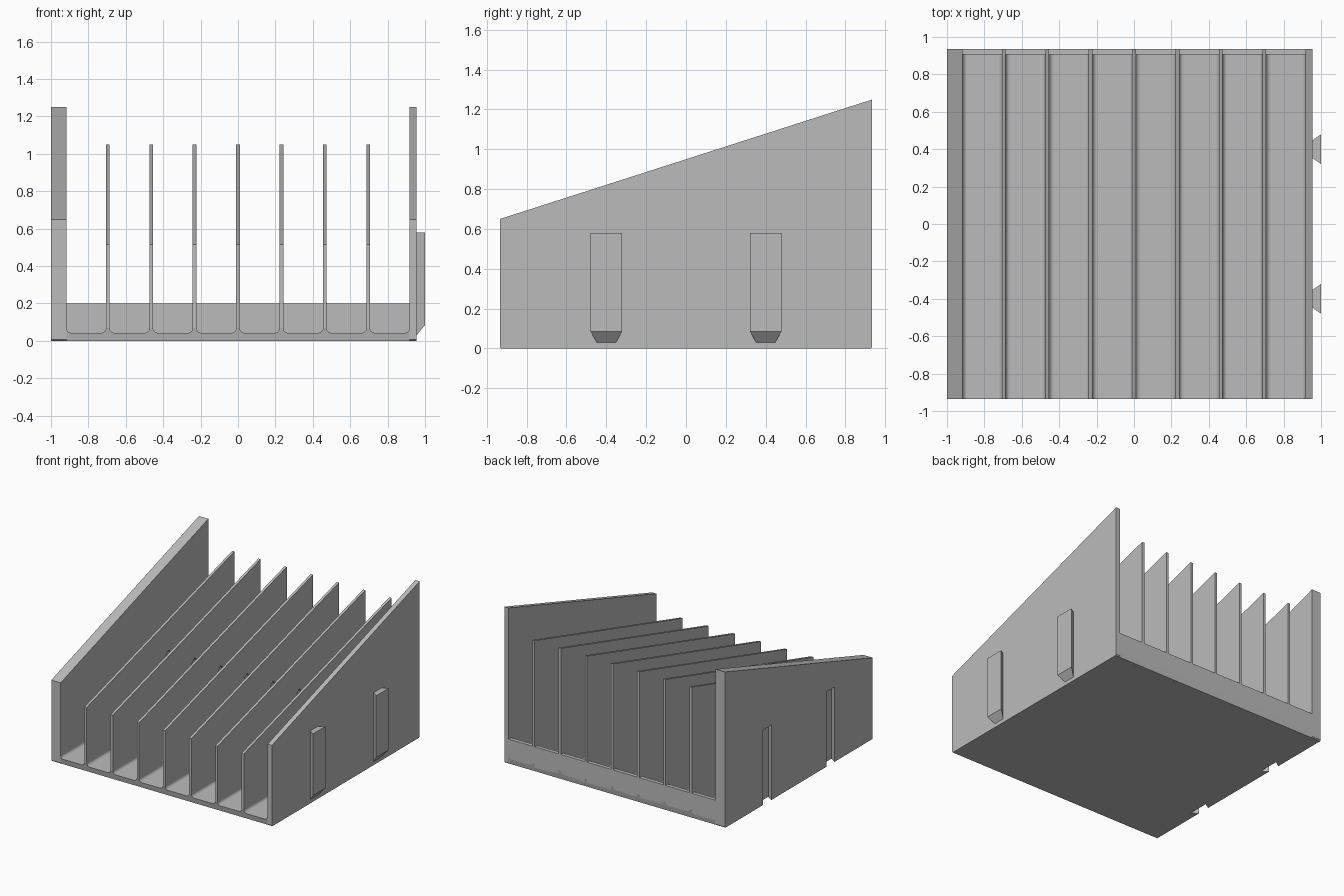
import bpy, bmesh, math

cube = bpy.data.objects.get("Cube")
if cube:
    bpy.data.objects.remove(cube, do_unlink=True)

GREY = (0.5, 0.5, 0.5, 1)
grey = bpy.data.materials.new("plain_grey")
grey.use_nodes = True
grey.diffuse_color = GREY
grey.node_tree.nodes["Principled BSDF"].inputs["Base Color"].default_value = GREY

HALF_Y = 0.935
LEFT, RIGHT = -1.0, 0.955      # outer faces of the side walls
INNER = 0.917                  # inner faces of the side walls
PITCH = 2 * INNER / 7.92       # fin spacing
FIN = 0.01                     # half fin thickness
FLOOR, STUB, FILLET = 0.043, 0.068, 0.025
EDGE = 0.008                   # bottom chamfer


def loft(name, ring_a, ring_b):
    """Solid between two matching outlines."""
    bm = bmesh.new()
    a = [bm.verts.new(p) for p in ring_a]
    b = [bm.verts.new(p) for p in ring_b]
    bm.faces.new(a)
    bm.faces.new(b)
    for i in range(len(a)):
        j = (i + 1) % len(a)
        bm.faces.new((a[i], a[j], b[j], b[i]))
    bmesh.ops.recalc_face_normals(bm, faces=bm.faces)
    mesh = bpy.data.meshes.new(name)
    bm.to_mesh(mesh)
    bm.free()
    mesh.materials.append(grey)
    obj = bpy.data.objects.new(name, mesh)
    bpy.context.collection.objects.link(obj)
    return obj


def slab(name, profile, x0, x1):
    """Side profile of (y, z) points, extruded along x."""
    return loft(name, [(x0, y, z) for y, z in profile], [(x1, y, z) for y, z in profile])


def rect(x, y, half, z0, z1):
    return [(x, y - half, z0), (x, y + half, z0), (x, y + half, z1), (x, y - half, z1)]


def cut(obj, cutter):
    cutter.hide_render = True
    cutter.hide_viewport = True
    cutter.display_type = 'WIRE'
    mod = obj.modifiers.new("cut", 'BOOLEAN')
    mod.operation = 'DIFFERENCE'
    mod.solver = 'EXACT'
    mod.object = cutter


# Sloping side walls
wall = [(EDGE - HALF_Y, 0), (HALF_Y - EDGE, 0), (HALF_Y, EDGE),
        (HALF_Y, 1.25), (-HALF_Y, 0.65), (-HALF_Y, EDGE)]
right_wall = slab("right_wall", wall, LEFT, -INNER)
left_wall = slab("left_wall", wall, INNER, RIGHT)

# Dovetail tabs on one wall, matching slots in the other
for side, y in (("front", -0.4), ("back", 0.4)):
    loft(side + "_dovetail_tab", rect(RIGHT, y, 0.048, 0.03, 0.58),
         rect(1.0, y, 0.079, 0.085, 0.58))
    slot = loft(side + "_slot_cutter", rect(LEFT - 0.01, y, 0.045, -0.1, 0.6),
                rect(LEFT + 0.05, y, 0.085, -0.1, 0.6))
    cut(right_wall, slot)

# Floor with rounded channel corners between the fins
fin_x = [i * 0.232 for i in range(-3, 4)]
edges = [-INNER] + [x + s * FIN for x in fin_x for s in (-1, 1)] + [INNER]
bays = list(zip(edges[::2], edges[1::2]))
profile = [(-INNER, 0), (-INNER, STUB)]
for x0, x1 in bays:
    for cx, start in ((x0 + FILLET, math.pi), (x1 - FILLET, 1.5 * math.pi)):
        for k in range(7):
            t = start + k * math.pi / 12
            profile.append((cx + FILLET * math.cos(t), FLOOR + FILLET + FILLET * math.sin(t)))
profile += [(INNER, STUB), (INNER, EDGE), (INNER, 0)]
profile.insert(1, (-INNER, EDGE))
clean = []
for p in profile:
    if not clean or math.dist(p, clean[-1]) > 1e-5:
        clean.append(p)


def floor_end(sign):
    return [(x, sign * (HALF_Y - (EDGE if z == 0 else 0)), z) for x, z in clean]


loft("channel_floor", floor_end(-1), floor_end(1))

# Thin sloping fins, each with a diamond opening
opening = slab("fin_opening_cutter", [(-0.1, 0.38), (0.1, 0.18), (0.3, 0.38), (0.1, 0.58)],
               -0.8, 0.8)
fin = [(-HALF_Y, STUB), (HALF_Y, STUB), (HALF_Y, 1.05), (-HALF_Y, 0.515)]
for i, x in enumerate(fin_x):
    cut(slab(f"fin_{i + 1}", fin, x - FIN, x + FIN), opening)

# Low stop at the back of every channel
stop = [(0.905, FLOOR - 0.01), (HALF_Y, FLOOR - 0.01), (HALF_Y, 0.2), (0.905, 0.2)]
for i, (x0, x1) in enumerate(bays):
    slab(f"back_stop_{i + 1}", stop, x0, x1)
